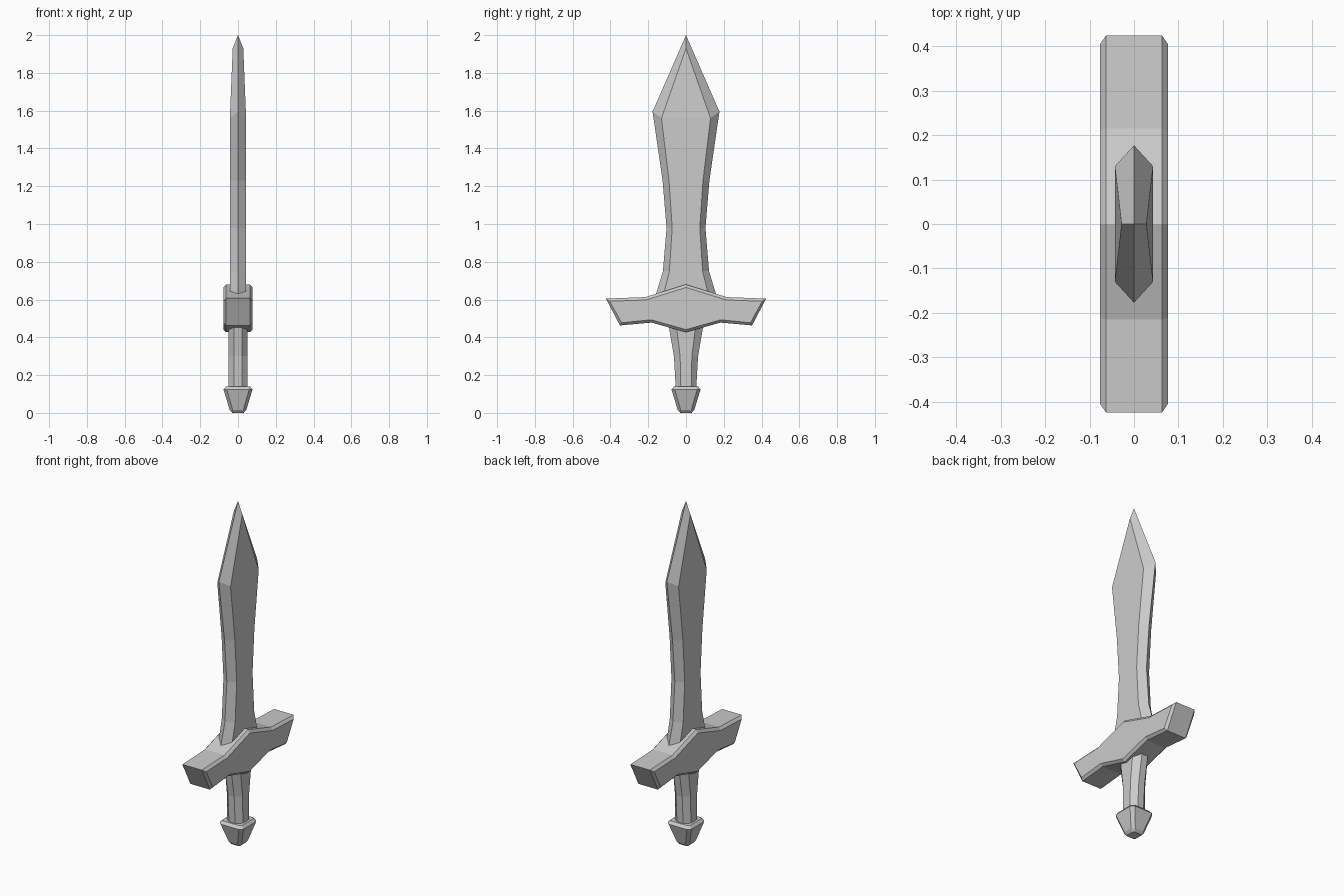
import bpy, bmesh

if "Cube" in bpy.data.objects:
    bpy.data.objects.remove(bpy.data.objects["Cube"])


def loft(name, rings, tip=None):
    """Skin a stack of equal-length rings; cap the ends, or finish in a custom tip."""
    bm = bmesh.new()
    rows = [[bm.verts.new(p) for p in ring] for ring in rings]
    n = len(rows[0])
    for a, b in zip(rows, rows[1:]):
        for i in range(n):
            j = (i + 1) % n
            bm.faces.new((a[i], a[j], b[j], b[i]))
    bm.faces.new(rows[0][::-1])
    if tip:
        tip(bm, rows[-1])
    else:
        bm.faces.new(rows[-1])
    bmesh.ops.recalc_face_normals(bm, faces=bm.faces)
    mesh = bpy.data.meshes.new(name)
    bm.to_mesh(mesh)
    bm.free()
    obj = bpy.data.objects.new(name, mesh)
    bpy.context.collection.objects.link(obj)
    return obj


def octagon(xo, yi, xi, yo, z):
    """Chamfered rectangle ring: corners (xo, yi) and (xi, yo) mirrored both ways."""
    return [(xo, -yi, z), (xo, yi, z), (xi, yo, z), (-xi, yo, z),
            (-xo, yi, z), (-xo, -yi, z), (-xi, -yo, z), (xi, -yo, z)]


# Blade: six-sided section (flat sides, sharp edges front and back)
def blade_ring(yo, zo, yi, zi, x=0.043):
    return [(0, -yo, zo), (x, -yi, zi), (x, yi, zi),
            (0, yo, zo), (-x, yi, zi), (-x, -yi, zi)]


def blade_tip(bm, r):
    top = bm.verts.new((0, 0, 2.0))
    right = bm.verts.new((0.028, 0, 1.93))
    left = bm.verts.new((-0.028, 0, 1.93))
    for f in ((r[1], r[2], right), (r[4], r[5], left),
              (r[0], r[1], right, top), (r[2], r[3], top, right),
              (r[3], r[4], left, top), (r[5], r[0], top, left)):
        bm.faces.new(f)


loft("blade", [blade_ring(0.18, 0.56, 0.135, 0.56),
               blade_ring(0.122, 0.75, 0.088, 0.75),
               blade_ring(0.103, 0.98, 0.073, 0.98),
               blade_ring(0.124, 1.23, 0.09, 1.23),
               blade_ring(0.177, 1.595, 0.13, 1.56)], blade_tip)

# Crossguard: winged profile with a chamfered rim on both broad sides
outer = [(0, 0.68), (0.215, 0.613), (0.424, 0.605), (0.35, 0.463), (0.183, 0.478), (0, 0.427)]
inner = [(0, 0.664), (0.211, 0.598), (0.404, 0.591), (0.341, 0.477), (0.185, 0.493), (0, 0.441)]


def guard_ring(half, x):
    full = half + [(-y, z) for y, z in half[-2:0:-1]]
    return [(x, y, z) for y, z in full]


loft("crossguard", [guard_ring(inner, -0.077), guard_ring(outer, -0.063),
                    guard_ring(outer, 0.063), guard_ring(inner, 0.077)])

# Grip: eight-sided, flaring towards the guard
loft("grip", [octagon(0.051, 0.027, 0.02, 0.053, 0.11),
              octagon(0.051, 0.031, 0.02, 0.064, 0.30),
              octagon(0.051, 0.052, 0.02, 0.093, 0.47)])

# Pommel: tapered block with chamfered corners and rims
loft("pommel", [octagon(r, r - c, r - c, r, z) for r, c, z in (
    (0.030, 0.008, 0.0), (0.044, 0.016, 0.016),
    (0.077, 0.018, 0.124), (0.064, 0.012, 0.14))])
